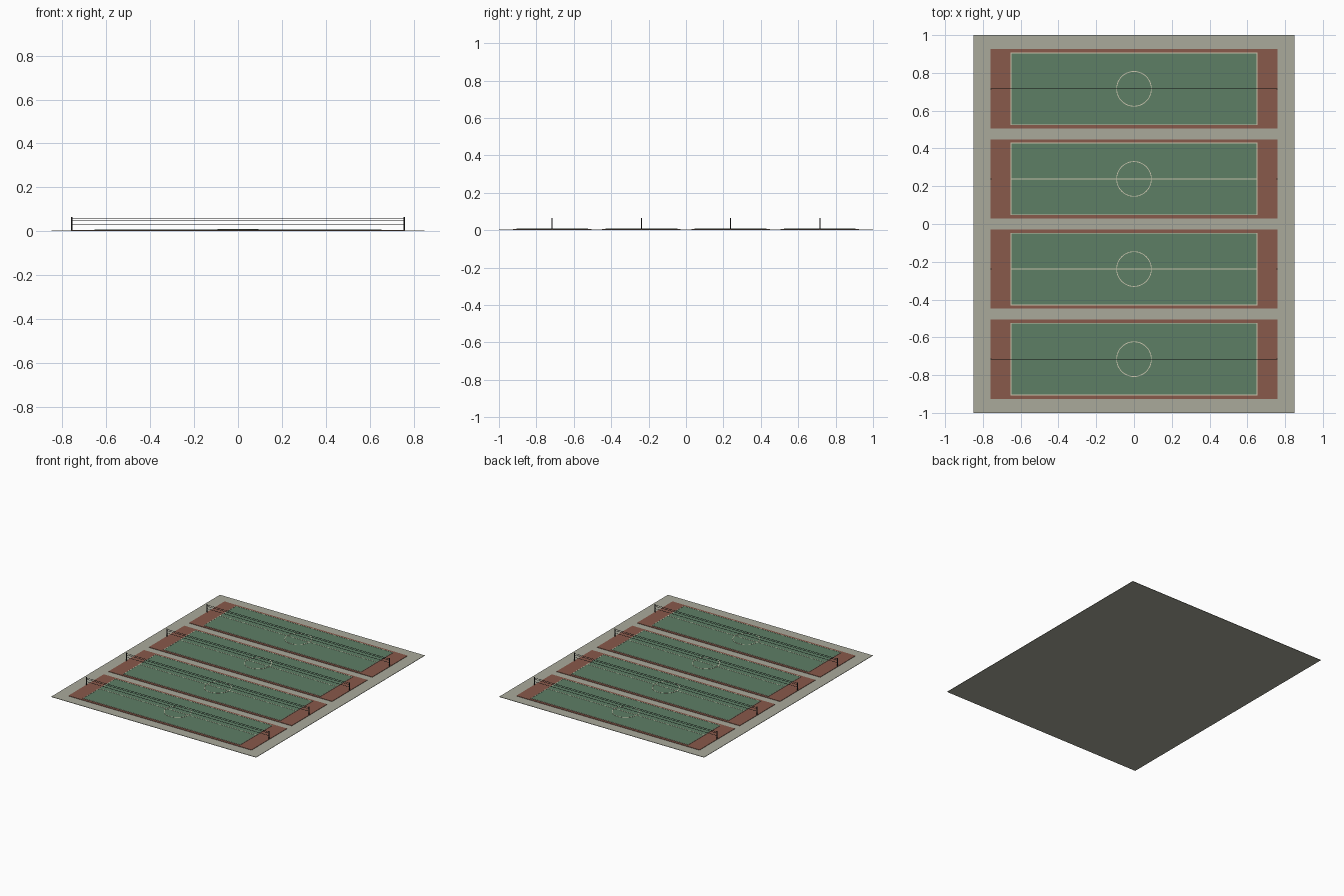
import bpy, math

if "Cube" in bpy.data.objects:
    bpy.data.objects.remove(bpy.data.objects["Cube"])


def material(name, rgb):
    m = bpy.data.materials.new(name)
    m.diffuse_color = (*rgb, 1)
    m.use_nodes = True
    m.node_tree.nodes["Principled BSDF"].inputs["Base Color"].default_value = m.diffuse_color
    return m


CONCRETE = material("concrete", (0.40, 0.40, 0.33))
CLAY = material("clay_red", (0.25, 0.10, 0.07))
GREEN = material("court_green", (0.11, 0.21, 0.13))
PAINT = material("line_paint", (0.62, 0.58, 0.44))
STEEL = material("dark_steel", (0.03, 0.03, 0.03))


def box(name, x, y, z0, z1, sx, sy, mat):
    bpy.ops.mesh.primitive_cube_add(size=1, location=(x, y, (z0 + z1) / 2))
    o = bpy.context.object
    o.name = name
    o.scale = (sx, sy, z1 - z0)
    bpy.ops.object.transform_apply(location=False, rotation=False, scale=True)
    o.data.materials.append(mat)
    return o


def ring(name, y, z0, z1, r, w, n=48):
    # flat painted circle from an inner and outer loop
    prof = [(r - w, z0), (r, z0), (r, z1), (r - w, z1)]
    verts, faces = [], []
    for i in range(n):
        a = 2 * math.pi * i / n
        verts += [(q * math.cos(a), q * math.sin(a), z) for q, z in prof]
        j = (i + 1) % n
        for k in range(4):
            l = (k + 1) % 4
            faces.append((i * 4 + k, j * 4 + k, j * 4 + l, i * 4 + l)[::-1])
    me = bpy.data.meshes.new(name)
    me.from_pydata(verts, [], faces)
    me.materials.append(PAINT)
    o = bpy.data.objects.new(name, me)
    o.location.y = y
    bpy.context.collection.objects.link(o)


# layer heights
Z_SLAB, Z_RED, Z_GREEN, Z_LINE = 0.003, 0.006, 0.008, 0.009
HX, HY, LW = 0.653, 0.192, 0.004

box("ground_slab", 0, 0, 0, Z_SLAB, 1.70, 2.0, CONCRETE)

for i in range(4):
    y = (i - 1.5) * 0.477
    # surfaces
    box("court_surround", 0, y, Z_SLAB, Z_RED, 1.52, 0.42, CLAY)
    box("court_surface", 0, y, Z_RED, Z_GREEN, 2 * HX, 2 * HY, GREEN)

    # painted markings
    for s in (-1, 1):
        box("side_line", 0, y + s * (HY - LW / 2), Z_GREEN, Z_LINE, 2 * HX, LW, PAINT)
        box("end_line", s * (HX - LW / 2), y, Z_GREEN, Z_LINE, LW, 2 * (HY - LW), PAINT)
    box("centre_line", 0, y, Z_GREEN, Z_LINE, 2 * (HX - LW), LW, PAINT)
    ring("centre_circle", y, Z_GREEN, Z_LINE + 0.0003, 0.094, LW)

    # posts and net wires
    for s in (-1, 1):
        bpy.ops.mesh.primitive_cylinder_add(vertices=12, radius=0.003, depth=0.066 - Z_RED,
                                            location=(s * 0.757, y, (0.066 + Z_RED) / 2))
        post = bpy.context.object
        post.name = "net_post"
        post.data.materials.append(STEEL)
        bpy.ops.object.shade_smooth_by_angle()
    for z in (0.032, 0.050, 0.060):
        box("net_wire", 0, y, z - 0.001, z + 0.001, 1.514, 0.002, STEEL)
